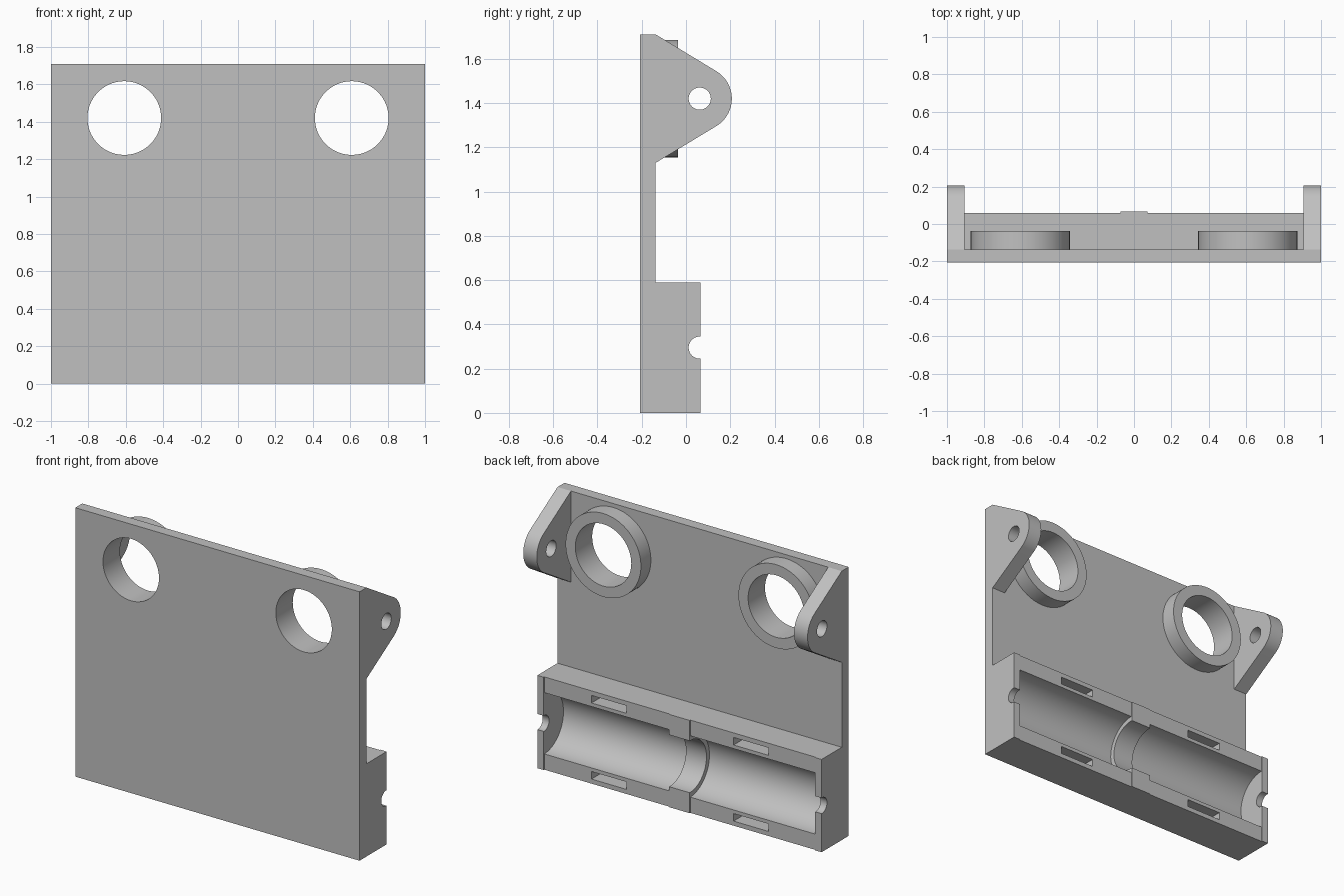
import bpy, bmesh, math
from mathutils import Matrix, Vector

cube = bpy.data.objects.get("Cube")
if cube:
    bpy.data.objects.remove(cube, do_unlink=True)

grey = bpy.data.materials.new("plain grey")
grey.use_nodes = True
grey.diffuse_color = (0.53, 0.53, 0.53, 1)
grey.node_tree.nodes["Principled BSDF"].inputs["Base Color"].default_value = grey.diffuse_color


def finish(name, bm):
    bmesh.ops.recalc_face_normals(bm, faces=bm.faces)
    mesh = bpy.data.meshes.new(name)
    bm.to_mesh(mesh)
    bm.free()
    mesh.materials.append(grey)
    obj = bpy.data.objects.new(name, mesh)
    bpy.context.collection.objects.link(obj)
    return obj


def box(name, lo, hi):
    lo, hi = Vector(lo), Vector(hi)
    bm = bmesh.new()
    bmesh.ops.create_cube(bm, size=1, matrix=Matrix.Translation((lo + hi) / 2)
                          @ Matrix.Diagonal((*(hi - lo), 1)))
    return finish(name, bm)


def rod(name, axis, centre, radius, length):
    """Cylinder centred on a point, running along X or Y."""
    bm = bmesh.new()
    bmesh.ops.create_cone(bm, cap_ends=True, segments=96, radius1=radius, radius2=radius,
                          depth=length, matrix=Matrix.Translation(centre)
                          @ Matrix.Rotation(math.pi / 2, 4, "Y" if axis == "X" else "X"))
    return finish(name, bm)


def select(obj):
    bpy.ops.object.select_all(action="DESELECT")
    obj.select_set(True)
    bpy.context.view_layer.objects.active = obj


def cut(obj, *cutters):
    select(obj)
    for cutter in cutters:
        cutter.hide_render = True
        mod = obj.modifiers.new("cut", "BOOLEAN")
        mod.operation = "DIFFERENCE"
        mod.solver = "EXACT"
        mod.object = cutter
        bpy.ops.object.modifier_apply(modifier=mod.name)
        bpy.data.objects.remove(cutter, do_unlink=True)


FRONT, BACK, TOP = -0.207, -0.137, 1.71
AXIS_Y, TRAY_Z, EAR_Z, HOLE_X = 0.062, 0.295, 1.42, 0.608
parts = []

# Front panel with two round openings
panel = box("front_panel", (-1, FRONT, 0), (1, BACK, TOP))
cut(panel, *[rod("opening", "Y", (s * HOLE_X, BACK, EAR_Z), 0.197, 1) for s in (-1, 1)])
parts.append(panel)

# Tray with two half-round troughs, a narrow middle throat and end notches
tray = box("tray", (-1, BACK, 0), (1, 0.066, 0.59))
cut(tray, rod("throat", "X", (0, AXIS_Y, TRAY_Z), 0.165, 0.4),
    rod("notch", "X", (0, AXIS_Y, TRAY_Z), 0.05, 2.4))
for s in (-1, 1):
    near, far = sorted((s * 0.072, s * 0.955))
    cut(tray,
        rod("trough", "X", ((near + far) / 2, AXIS_Y, TRAY_Z), 0.195, far - near),
        box("rim_step", (near, 0.06, -0.1), (far, 0.2, 0.7)))
    # Strap slots above and below each trough
    for z in (0.053, 0.537):
        cut(tray, box("slot", (s * 0.5 - 0.123, -0.06, z - 0.024),
                      (s * 0.5 + 0.123, 0.2, z + 0.024)))
parts.append(tray)

# Raised rings round the openings, and hinge ears at the upper corners
for s, side in ((-1, "right"), (1, "left")):
    ring = rod(side + "_ring", "Y", (s * HOLE_X, -0.087, EAR_Z), 0.265, 0.1)
    cut(ring, rod("bore", "Y", (s * HOLE_X, BACK, EAR_Z), 0.197, 1))
    parts.append(ring)

    tip = [math.radians(59 - 118 * i / 32) for i in range(33)]
    outline = [(BACK, TOP)]
    outline += [(AXIS_Y + 0.145 * math.cos(a), EAR_Z + 0.145 * math.sin(a)) for a in tip]
    outline.append((BACK, 2 * EAR_Z - TOP))
    bm = bmesh.new()
    face = bm.faces.new([bm.verts.new((s, y, z)) for y, z in outline])
    extruded = bmesh.ops.extrude_face_region(bm, geom=[face])["geom"]
    bmesh.ops.translate(bm, vec=(-s * 0.095, 0, 0),
                        verts=[v for v in extruded if isinstance(v, bmesh.types.BMVert)])
    ear = finish(side + "_hinge_ear", bm)
    cut(ear, rod("pin_hole", "X", (s, AXIS_Y, EAR_Z), 0.05, 0.5))
    parts.append(ear)

for part in parts:
    select(part)
    bpy.ops.object.shade_smooth_by_angle(angle=math.radians(30))
